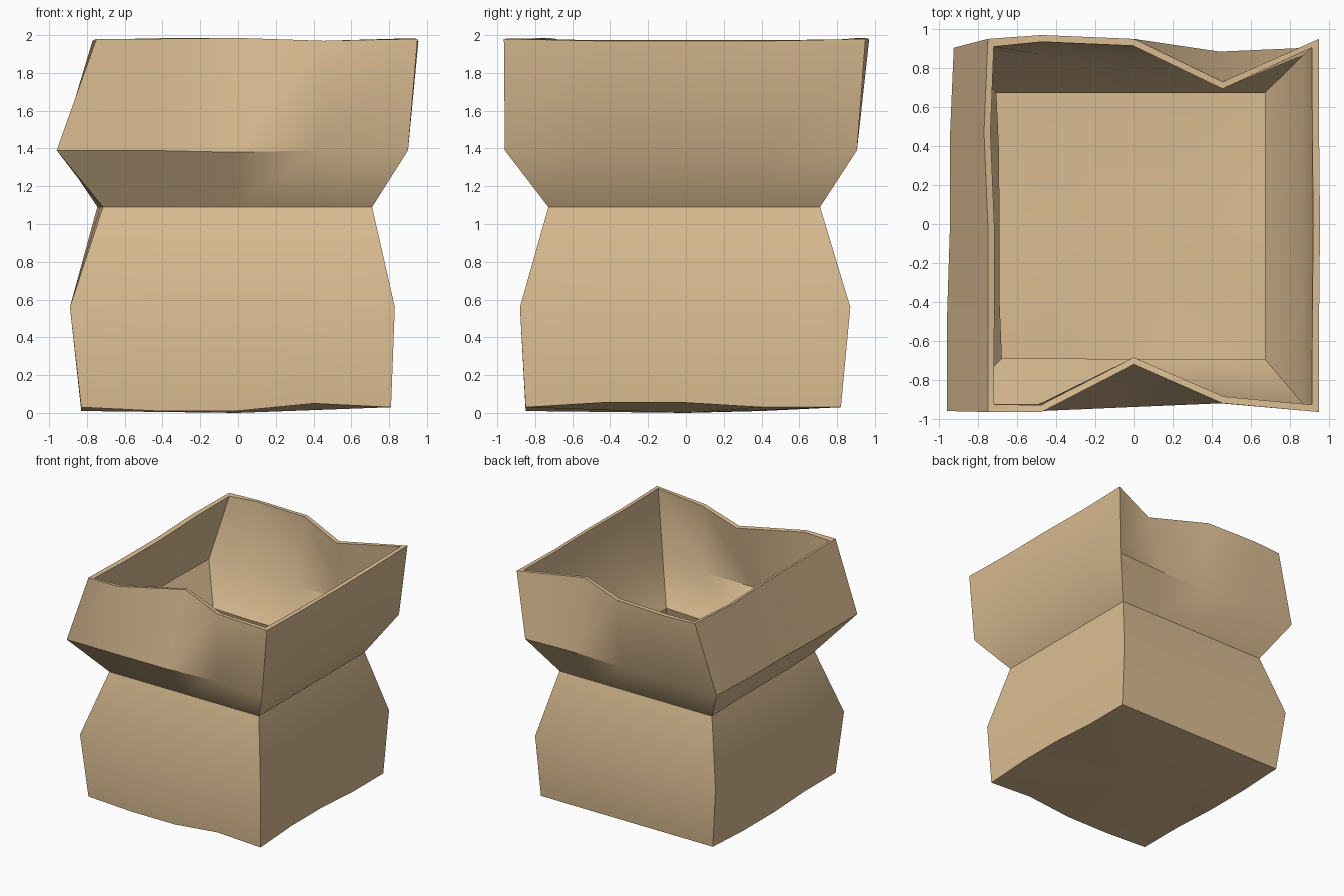
import bpy, bmesh

if "Cube" in bpy.data.objects:
    bpy.data.objects.remove(bpy.data.objects["Cube"])

# Crumpled open paper bag: stacked squarish rings, four segments per side
# ring: z, left, right, front, back
RINGS = [(0.03, -0.83, 0.81, -0.85, 0.82),
         (0.56, -0.89, 0.83, -0.88, 0.87),
         (1.09, -0.73, 0.71, -0.73, 0.71),
         (1.39, -0.945, 0.90, -0.96, 0.905),
         (1.97, -0.75, 0.95, -0.965, 0.95)]

# Offsets of individual points (ring, column) -> dx, dy, dz
# columns run front-left 0, front-right 4, back-right 8, back-left 12
CRUMPLE = {
    (4, 1): (-0.15, 0, 0.01), (4, 2): (-0.10, 0.245, 0.015), (4, 3): (-0.07, 0.045, 0),
    (4, 6): (0.005, 0, 0), (4, 9): (-0.07, -0.22, 0), (4, 10): (-0.10, 0, 0.015),
    (4, 11): (-0.15, 0.02, 0.01), (4, 13): (-0.02, 0, 0),
    (4, 0): (0, 0, 0.01), (4, 4): (0, 0, 0.01), (4, 8): (0, 0, 0.01), (4, 12): (0, 0, 0.01),
    (3, 0): (-0.015, 0, 0), (3, 2): (0, 0.02, -0.01), (3, 3): (0, 0.04, 0),
    (3, 9): (0, -0.02, 0), (3, 12): (0.02, 0, 0), (3, 15): (-0.015, 0, 0),
    (2, 12): (-0.015, 0, 0), (2, 0): (0.015, 0, 0),
    (0, 1): (0, 0, -0.02), (0, 2): (0, 0, -0.02), (0, 3): (0, 0, 0.02),
    (0, 5): (0, 0, 0.025), (0, 6): (0, 0, 0.025),
    (0, 13): (0, 0, -0.02), (0, 14): (0, 0, -0.02)}


def ring_points(ring, segs=4):
    z, l, r, f, b = ring
    c = [(l, f), (r, f), (r, b), (l, b)]
    for i in range(4):
        (x0, y0), (x1, y1) = c[i], c[(i + 1) % 4]
        for k in range(segs):
            t = k / segs
            yield x0 + (x1 - x0) * t, y0 + (y1 - y0) * t, z


bm = bmesh.new()
rows = []
for i, ring in enumerate(RINGS):
    row = []
    for j, p in enumerate(ring_points(ring)):
        d = CRUMPLE.get((i, j), (0, 0, 0))
        row.append(bm.verts.new([a + b for a, b in zip(p, d)]))
    rows.append(row)

# Walls
for lo, hi in zip(rows, rows[1:]):
    for j in range(16):
        k = (j + 1) % 16
        bm.faces.new((lo[j], lo[k], hi[k], hi[j]))
# Floor
centre = bm.verts.new((0, 0, 0.0))
for j in range(16):
    bm.faces.new((rows[0][(j + 1) % 16], rows[0][j], centre))

mesh = bpy.data.meshes.new("paper_bag")
bm.to_mesh(mesh)
bm.free()
bag = bpy.data.objects.new("paper_bag", mesh)
bpy.context.collection.objects.link(bag)

# Paper thickness, inward
bpy.context.view_layer.objects.active = bag
bag.select_set(True)
solid = bag.modifiers.new("thickness", "SOLIDIFY")
solid.thickness = 0.035
solid.offset = -1
solid.use_even_offset = True
bpy.ops.object.modifier_apply(modifier="thickness")
bpy.ops.object.shade_smooth_by_angle(angle=0.62)

# Brown paper
mat = bpy.data.materials.new("brown_paper")
mat.diffuse_color = (0.71, 0.51, 0.29, 1)
mat.use_nodes = True
mat.node_tree.nodes["Principled BSDF"].inputs["Base Color"].default_value = mat.diffuse_color
mesh.materials.append(mat)
